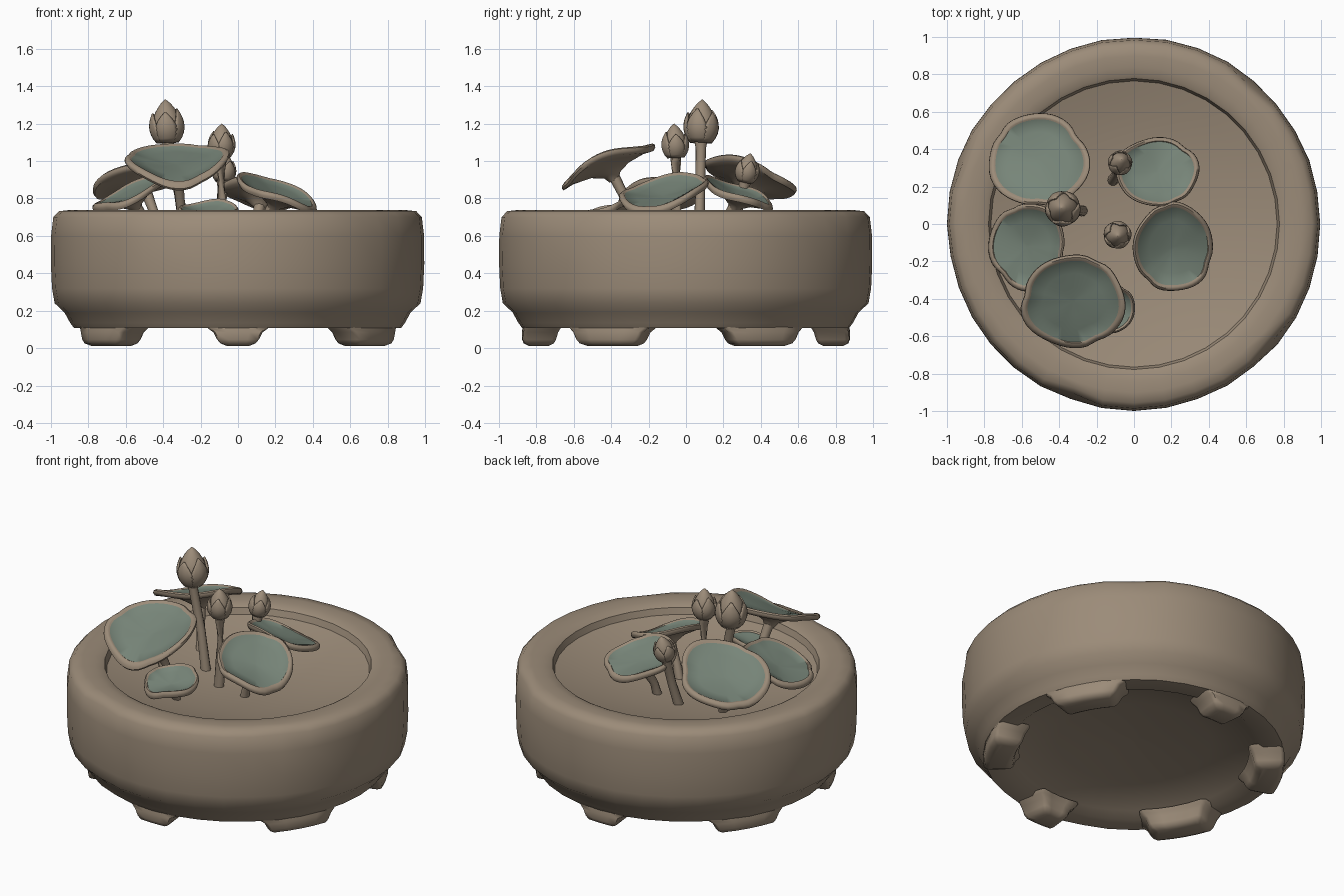
import bpy, bmesh, math, random
from mathutils import Vector

if "Cube" in bpy.data.objects:
    bpy.data.objects.remove(bpy.data.objects["Cube"])
random.seed(4)
TAU = math.tau


def material(name, col):
    m = bpy.data.materials.new(name)
    m.diffuse_color = (*col, 1)
    m.use_nodes = True
    m.node_tree.nodes["Principled BSDF"].inputs["Base Color"].default_value = m.diffuse_color
    return m


CLAY = material("brown clay", (0.33, 0.26, 0.19))
GREEN = material("grey green", (0.185, 0.235, 0.19))


def skin(name, rings, angle=40, mats=(CLAY,), green_bands=()):
    """Bridge equal rings of points into a capped surface."""
    bm = bmesh.new()
    vs = [[bm.verts.new(p) for p in r] for r in rings]
    n = len(rings[0])
    for k in range(len(vs) - 1):
        for i in range(n):
            j = (i + 1) % n
            f = bm.faces.new((vs[k][i], vs[k][j], vs[k + 1][j], vs[k + 1][i]))
            f.material_index = 1 if k in green_bands else 0
    for k in (0, len(vs) - 1):
        f = bm.faces.new(vs[k])
        f.material_index = 1 if (k == 0 and green_bands) else 0
    return finish(name, bm, angle, mats)


def finish(name, bm, angle=40, mats=(CLAY,)):
    bmesh.ops.recalc_face_normals(bm, faces=bm.faces)
    me = bpy.data.meshes.new(name)
    bm.to_mesh(me)
    bm.free()
    ob = bpy.data.objects.new(name, me)
    bpy.context.collection.objects.link(ob)
    for m in mats:
        me.materials.append(m)
    bpy.ops.object.select_all(action='DESELECT')
    ob.select_set(True)
    bpy.context.view_layer.objects.active = ob
    bpy.ops.object.shade_smooth_by_angle(angle=math.radians(angle))
    return ob


def floor_z(x, y):
    return 0.565 + 0.115 * (math.hypot(x, y) / 0.77) ** 2


# bowl: turned profile from the inside floor, over the rim, to the hollow base
inner = [(r, floor_z(r, 0)) for r in (0.03, 0.2, 0.4, 0.55, 0.68, 0.765)]
outer = [(0.778, 0.718), (0.795, 0.727), (0.84, 0.736), (0.90, 0.738), (0.955, 0.732), (0.985, 0.70),
         (0.997, 0.60), (0.998, 0.45), (0.992, 0.32), (0.978, 0.24), (0.925, 0.19),
         (0.895, 0.135), (0.875, 0.108), (0.76, 0.108), (0.71, 0.14), (0.45, 0.19), (0.03, 0.21)]
SEG = 36
wob = [random.uniform(-0.004, 0.004) for _ in range(SEG)]
chips = {5: 0.02, 16: 0.015, 25: 0.02, 32: 0.02}
rings = []
for r, z in inner + outer:
    ring = []
    for i in range(SEG):
        a = TAU * i / SEG
        rr = r + (wob[i] if r > 0.86 else 0)
        if r > 0.94 and z > 0.65:
            rr -= chips.get(i, 0)          # small chips in the rim
        ring.append((rr * math.cos(a), rr * math.sin(a), z))
    rings.append(ring)
skin("bowl", rings, 42)


# six curved feet flowing out of the base edge, the front and back ones narrower
def foot(name, ang, half):
    rings = []
    for z, ri, ro, h in ((0.125, 0.67, 0.872, half + 0.085), (0.106, 0.68, 0.874, half + 0.07),
                         (0.085, 0.69, 0.878, half + 0.035), (0.045, 0.70, 0.876, half + 0.01),
                         (0.025, 0.71, 0.868, half - 0.01), (0.012, 0.735, 0.84, half - 0.045)):
        steps = [-1, -0.9, -0.45, 0, 0.45, 0.9, 1]
        pts = [(ro - (0.02 if abs(s) == 1 else 0), s) for s in steps]
        pts += [(ri + (0.02 if abs(s) == 1 else 0), s) for s in reversed(steps)]
        rings.append([(r * math.cos(ang + s * h), r * math.sin(ang + s * h), z) for r, s in pts])
    skin(name, rings, 60)


for k in range(6):
    foot(f"foot_{k + 1}", math.radians(-90 + 60 * k), 0.12 if k % 3 == 0 else 0.22)


def stem(name, pts, radii):
    rings = []
    for k, p in enumerate(pts):
        a, b = Vector(pts[max(k - 1, 0)]), Vector(pts[min(k + 1, len(pts) - 1)])
        q = (b - a).to_track_quat('Z', 'Y')
        rings.append([Vector(p) + q @ Vector((radii[k] * math.cos(TAU * i / 10),
                                              radii[k] * math.sin(TAU * i / 10), 0)) for i in range(10)])
    skin(name, rings, 60)


# lily pads: wavy dish with a green top, a rolled clay lip and a funnel underneath
def leaf(name, c, rx, ry, gx, gy, base, phase, saddle=0.0):
    prof = [(0.04, -0.025), (0.3, -0.02), (0.6, -0.008), (0.87, 0.004), (0.89, 0.010), (0.94, 0.013),
            (0.99, 0.004), (1.0, -0.010), (0.96, -0.027), (0.75, -0.03), (0.4, -0.05), (0.17, -0.08), (0.1, -0.11)]
    rings, n = [], 48
    for f, h in prof:
        ring = []
        for i in range(n):
            a = TAU * i / n
            notch = sum(max(0, math.cos(a - phase - d)) ** 60 for d in (0, 1.9, 4.1))
            edge = 1 + 0.015 * math.cos(5 * a + phase) + 0.02 * math.cos(3 * a + 2 * phase) - 0.05 * notch
            dx, dy = f * rx * edge * math.cos(a), f * ry * edge * math.sin(a)
            wave = f * f * (0.012 * math.cos(3 * a + phase) + saddle * math.cos(2 * a))
            dz = gx * dx + gy * dy + wave + h
            # underside leans along the tilted normal
            ring.append((c[0] + dx - gx * min(h + 0.03, 0), c[1] + dy - gy * min(h + 0.03, 0), c[2] + dz))
        rings.append(ring)
    skin(name, rings, 50, (CLAY, GREEN), (0, 1, 2))
    top = Vector((c[0] + gx * 0.08, c[1] + gy * 0.08, c[2] - 0.09))
    bot = Vector((*base, floor_z(*base) - 0.02))
    mid = top.lerp(bot, 0.5) + Vector((gx, gy, 0)) * 0.04
    stem(name + "_stem", [bot, mid, top, top + Vector((-gx * .05, -gy * .05, 0.05))],
         [0.028, 0.024, 0.03, 0.04])


leaf("back_left_leaf", (-0.51, 0.34, 0.92), 0.27, 0.25, 0.27, -0.30, (-0.42, 0.22), 0.6)
leaf("left_leaf", (-0.57, -0.12, 0.835), 0.205, 0.235, 0.40, 0.15, (-0.46, -0.09), 2.0)
leaf("front_leaf", (-0.325, -0.415, 1.005), 0.28, 0.25, 0.03, 0.40, (-0.29, -0.24), 1.1, 0.032)
leaf("small_front_leaf", (-0.16, -0.45, 0.74), 0.165, 0.15, 0.03, 0.27, (-0.16, -0.40), 3.0)
leaf("right_leaf", (0.21, -0.125, 0.84), 0.215, 0.24, -0.36, 0.20, (0.10, -0.08), 4.0, -0.01)
leaf("back_leaf", (0.125, 0.28, 0.835), 0.225, 0.185, -0.15, -0.36, (0.08, 0.17), 5.2)


# flower buds: pointed core wrapped in overlapping petals
def egg(t):
    return max(0.02, math.sin(math.pi * min(1, 0.14 + 0.86 * t)) ** 0.7 * (1.08 - 0.28 * t))


def bud(name, base, root, radius, height, lean, twist):
    base = Vector(base)
    q = Vector(lean).to_track_quat('Z', 'Y')

    def pt(r, a, z):
        return base + q @ Vector((r * math.cos(a), r * math.sin(a), z))

    rings = [[pt(0.9 * radius * egg(k / 10), TAU * i / 16, height * k / 10) for i in range(16)]
             for k in range(11)]
    skin(name + "_core", rings, 60)
    bm = bmesh.new()
    for p in range(5):
        mid = twist + TAU * p / 5
        tall = 0.76 if p % 2 else 0.68
        grid = []
        for k in range(8):
            t = k / 7
            w = 0.74 * (1 - t ** 3) + 0.03
            row = []
            for s in range(-3, 4):
                r = radius * (egg(t * tall) * (0.96 + 0.05 * (1 - abs(s) / 3)) + 0.04 * t ** 4)
                row.append(bm.verts.new(pt(r, mid + w * s / 3, height * t * tall)))
            grid.append(row)
        for k in range(7):
            for s in range(6):
                bm.faces.new((grid[k][s], grid[k][s + 1], grid[k + 1][s + 1], grid[k + 1][s]))
    petals = finish(name + "_petals", bm, 50)
    m = petals.modifiers.new("thickness", 'SOLIDIFY')
    m.thickness = radius * 0.12
    m.offset = 0
    bot = Vector((*root, floor_z(*root) - 0.02))
    up = q @ Vector((0, 0, 1))
    stem(name + "_stem", [bot, bot.lerp(base, 0.5) + Vector((0.008, 0, 0)), base - up * 0.03, base + up * 0.03],
         [0.03, 0.026, 0.028, 0.04])


bud("tall_bud", (-0.375, 0.08, 1.10), (-0.275, 0.07), 0.093, 0.23, (-0.06, 0.03, 1), 0.4)
bud("middle_bud", (-0.09, -0.055, 1.02), (-0.10, -0.05), 0.073, 0.18, (0.02, -0.05, 1), 1.0)
bud("small_bud", (-0.08, 0.315, 0.89), (-0.115, 0.23), 0.064, 0.155, (0.1, 0.2, 1), 0.1)
